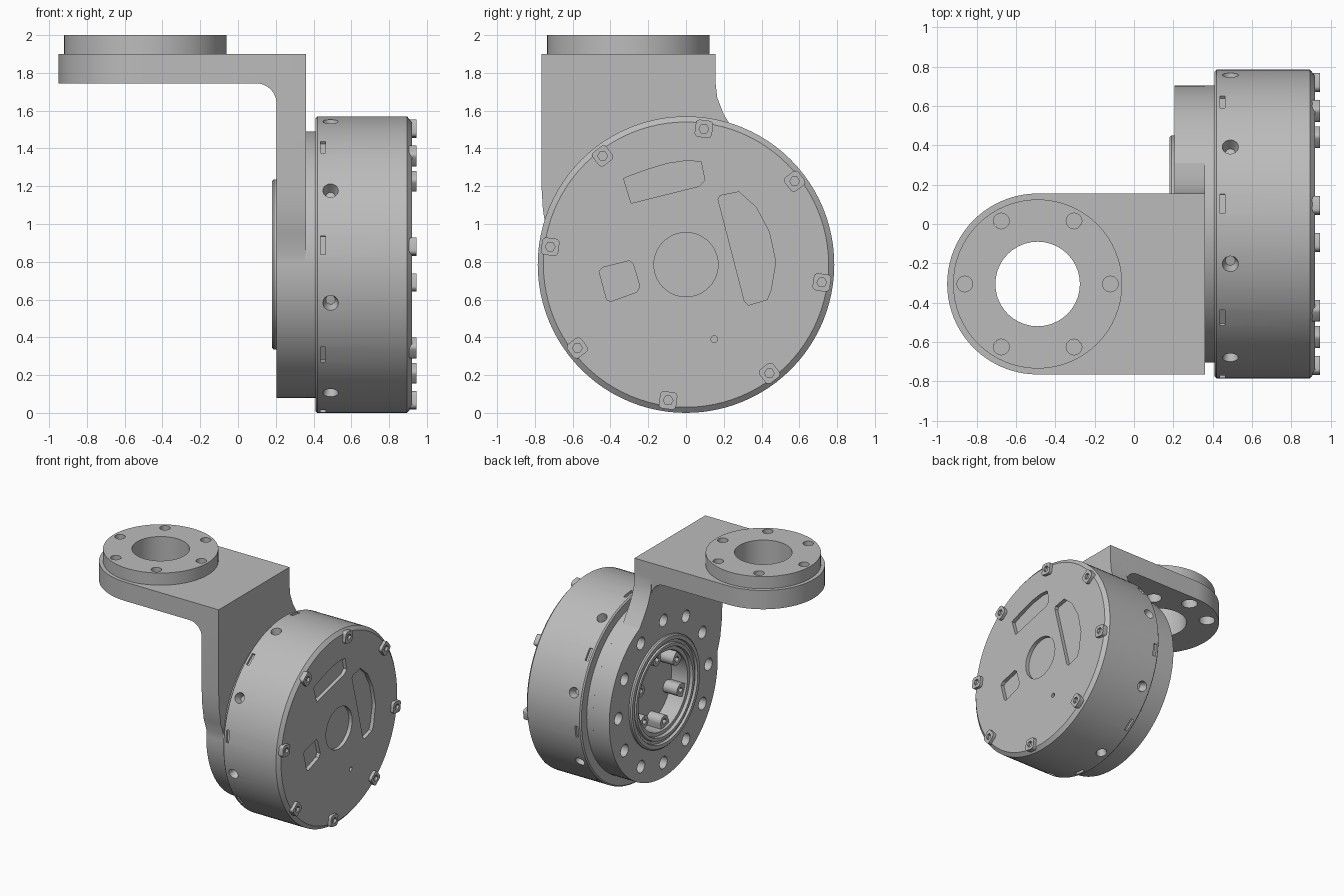
import bpy, bmesh
from math import sin, cos, pi, radians
from mathutils import Matrix, Vector

if "Cube" in bpy.data.objects:
    bpy.data.objects.remove(bpy.data.objects["Cube"])

CZ = 0.785            # height of the drum axis
FX, FY = -0.49, -0.305  # centre of the top flange

metal = bpy.data.materials.new("grey metal")
metal.use_nodes = True
GREY = (0.5, 0.5, 0.5, 1)
metal.diffuse_color = GREY
metal.node_tree.nodes["Principled BSDF"].inputs["Base Color"].default_value = GREY


def finish(bm, name):
    bmesh.ops.recalc_face_normals(bm, faces=bm.faces)
    me = bpy.data.meshes.new(name)
    bm.to_mesh(me)
    bm.free()
    ob = bpy.data.objects.new(name, me)
    me.materials.append(metal)
    bpy.context.collection.objects.link(ob)
    return ob


def arc(cu, cv, r, a0, a1, n):
    return [(cu + r * cos(radians(a0 + (a1 - a0) * i / n)),
             cv + r * sin(radians(a0 + (a1 - a0) * i / n))) for i in range(n + 1)]


def circle(cu, cv, r, n=32):
    return arc(cu, cv, r, 0, 360, n)[:-1]


def add_prism(bm, pts, axis, lo, hi):
    """Extrude a flat outline along the given axis."""
    place = {"x": lambda u, v, w: (w, u, v), "y": lambda u, v, w: (u, w, v),
             "z": lambda u, v, w: (u, v, w)}[axis]
    a = [bm.verts.new(place(u, v, lo)) for u, v in pts]
    b = [bm.verts.new(place(u, v, hi)) for u, v in pts]
    bm.faces.new(a)
    bm.faces.new(b)
    for i in range(len(a)):
        j = (i + 1) % len(a)
        bm.faces.new((a[i], a[j], b[j], b[i]))


def prisms(name, outlines, axis, lo, hi):
    bm = bmesh.new()
    for pts in outlines:
        add_prism(bm, pts, axis, lo, hi)
    return finish(bm, name)


def lathe(name, profile, n=96, closed=False):
    """Spin an (x, radius) profile about the drum axis."""
    bm = bmesh.new()
    vs = [bm.verts.new((x, 0, CZ + r)) for x, r in profile]
    es = [bm.edges.new(p) for p in zip(vs, vs[1:])]
    if closed:
        es.append(bm.edges.new((vs[-1], vs[0])))
    bmesh.ops.spin(bm, geom=vs + es, cent=(0, 0, CZ), axis=(1, 0, 0),
                   angle=2 * pi, steps=n)
    bmesh.ops.remove_doubles(bm, verts=bm.verts, dist=1e-4)
    return finish(bm, name)


def boolean(target, tool, op="DIFFERENCE"):
    tool.hide_render = True
    mod = target.modifiers.new("cut", "BOOLEAN")
    mod.operation, mod.solver, mod.object = op, "EXACT", tool
    bpy.context.view_layer.update()
    me = bpy.data.meshes.new_from_object(
        target.evaluated_get(bpy.context.evaluated_depsgraph_get()))
    target.modifiers.clear()
    target.data = me
    bpy.data.objects.remove(tool)


def polar(r, deg):
    return r * cos(radians(deg)), CZ + r * sin(radians(deg))


# Drum housing with its collar
drum = lathe("drum_housing", [(0.355, 0), (0.355, 0.705), (0.41, 0.705), (0.41, 0.775),
                              (0.42, 0.785), (0.895, 0.785), (0.92, 0.755), (0.92, 0)])

# Shallow pockets in the cover
top_pocket = [(-0.33, 1.24), (-0.29, 1.11), (0.07, 1.2), (0.1, 1.23), (0.08, 1.33),
              (0, 1.335), (-0.1, 1.32), (-0.2, 1.29), (-0.31, 1.25)]
side_pocket = [(0.17, 1.13), (0.18, 1.15), (0.28, 1.17), (0.37, 1.09), (0.44, 0.96),
               (0.475, 0.8), (0.45, 0.65), (0.43, 0.6), (0.33, 0.57), (0.31, 0.59)]
small_pocket = [(-0.46, 0.75), (-0.44, 0.77), (-0.3, 0.805), (-0.28, 0.79),
                (-0.245, 0.67), (-0.26, 0.64), (-0.4, 0.59), (-0.42, 0.6)]
boolean(drum, prisms("pockets", [top_pocket, side_pocket, small_pocket,
                                 circle(0, CZ, 0.17, 40), circle(0.15, 0.39, 0.018, 12)],
                     "x", 0.89, 1.0))

# Countersunk holes and narrow slots round the drum wall
bm = bmesh.new()
for k in range(8):
    turn = Matrix.Translation((0, 0, CZ)) @ Matrix.Rotation(radians(15 + 45 * k), 4, "X")
    lay = Matrix.Rotation(-pi / 2, 4, "X")
    bmesh.ops.create_cone(bm, cap_ends=True, segments=20, radius1=0.025, radius2=0.045,
                          depth=0.08, matrix=turn @ Matrix.Translation((0.49, 0.76, 0)) @ lay)
    turn = Matrix.Translation((0, 0, CZ)) @ Matrix.Rotation(radians(-7.5 + 45 * k), 4, "X")
    bmesh.ops.create_cube(bm, size=1, matrix=turn @ Matrix.Translation((0.45, 0.785, 0))
                          @ Matrix.Diagonal((0.025, 0.04, 0.1, 1)))
boolean(drum, finish(bm, "wall_holes"))

# Cover screw lugs: rounded squares with hex sockets
lugs, sockets = [], []
for k in range(8):
    a = -7.5 + 45 * k
    cy, cz = polar(0.725, a)
    outline = []
    for q in range(4):
        d = radians(a + 45 + 90 * q)
        outline += arc(cy + 0.034 * cos(d), cz + 0.034 * sin(d), 0.022,
                       a + 90 * q, a + 90 * q + 90, 4)
    lugs.append(outline)
    sockets.append(circle(cy, cz, 0.026, 6))
screws = prisms("cover_screw_lugs", lugs, "x", 0.885, 0.945)
boolean(screws, prisms("sockets", sockets, "x", 0.925, 1.0))

# Bracket: upright arm, top plate and inner fillet
arm_outline = (arc(0, CZ, 0.705, 175, 424, 60)
               + [(0.25, 1.5), (0.2, 1.58), (0.165, 1.67), (0.155, 1.76), (0.155, 1.8),
                  (-0.765, 1.8), (-0.765, 1.2), (-0.758, 1.08), (-0.738, 0.95)])
bracket = prisms("bracket", [arm_outline], "x", 0.205, 0.36)
plate_outline = arc(FX, FY, 0.46, 90, 270, 40) + [(0.36, FY - 0.46), (0.36, FY + 0.46)]
boolean(bracket, prisms("plate", [plate_outline], "z", 1.745, 1.9), "UNION")
fillet = arc(0.095, 1.635, 0.11, 0, 90, 10) + [(0.095, 1.78), (0.24, 1.78), (0.24, 1.635)]
boolean(bracket, prisms("fillet", [fillet], "y", FY - 0.46, FY + 0.46), "UNION")

# Bracket holes: hub bore, mounting ring, flange bore and plate holes
boolean(bracket, prisms("hub_bore", [circle(0, CZ, 0.44, 64)], "x", 0.1, 0.5))
boolean(bracket, prisms("ring_holes", [circle(*polar(0.585, 30 * k), 0.05, 20)
                                       for k in range(12)], "x", 0.1, 0.32))
plate_holes = [circle(FX, FY, 0.215, 40)]
for a in (45, 90, 135, 225, 270, 315):
    plate_holes.append(circle(FX + 0.37 * cos(radians(a)),
                              FY + 0.37 * sin(radians(a)), 0.06, 20))
boolean(bracket, prisms("plate_holes", plate_holes, "z", 1.6, 2.1))

# Top flange with six bolt holes
flange = prisms("top_flange", [circle(FX, FY, 0.43, 64)], "z", 1.9, 2.0)
flange_holes = [circle(FX, FY, 0.215, 40)]
for k in range(6):
    flange_holes.append(circle(FX + 0.37 * cos(k * pi / 3),
                               FY + 0.37 * sin(k * pi / 3), 0.04, 20))
boolean(flange, prisms("flange_holes", flange_holes, "z", 1.8, 2.1))

# Stepped hub ring round the output bore
hub = lathe("hub_ring", [(0.36, 0.45), (0.19, 0.45), (0.18, 0.44), (0.18, 0.41), (0.2, 0.405),
                         (0.2, 0.385), (0.185, 0.38), (0.185, 0.355), (0.21, 0.35),
                         (0.21, 0.32), (0.36, 0.32)], closed=True)

# Lugs inside the bore, each with a screw socket
lugs, sockets = [], []
for k in range(6):
    a = 60 * k + 20
    cy, cz = polar(0.275, a)
    lugs.append(arc(cy, cz, 0.05, a + 90, a + 270, 10)
                + [polar(0.335, a - 9), polar(0.335, a + 9)])
    sockets.append(circle(cy, cz, 0.025, 6))
bore_lugs = prisms("bore_lugs", lugs, "x", 0.23, 0.36)
boolean(bore_lugs, prisms("sockets", sockets, "x", 0.1, 0.27))

# Smooth curved walls, keep the edges crisp
for ob in (drum, screws, bracket, flange, hub, bore_lugs):
    bpy.ops.object.select_all(action="DESELECT")
    ob.select_set(True)
    bpy.context.view_layer.objects.active = ob
    bpy.ops.object.shade_smooth_by_angle(angle=radians(25))
